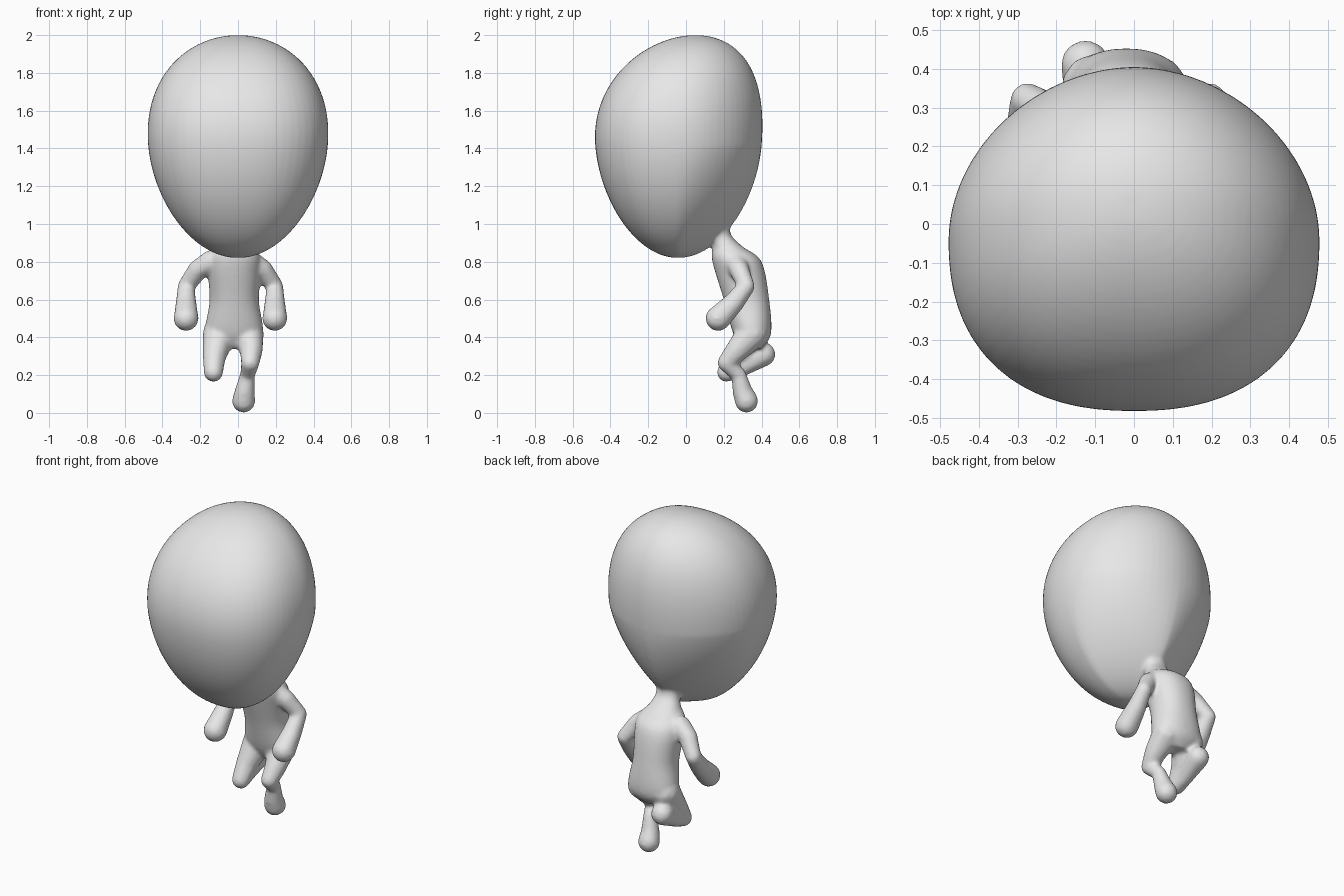
import bpy, bmesh, math
from mathutils import Vector, Matrix

default = bpy.data.objects.get("Cube")
if default:
    bpy.data.objects.remove(default)

bm = bmesh.new()


def catmull(points, steps):
    """Smooth path through a few tuples of any length."""
    padded = [points[0]] + points + [points[-1]]
    path = []
    for before, start, end, after in zip(padded, padded[1:], padded[2:], padded[3:]):
        for i in range(steps):
            t = i / steps
            path.append([q + (r - p) * t / 2 + (2 * p - 5 * q + 4 * r - s) * t**2 / 2
                         + (3 * (q - r) + s - p) * t**3 / 2
                         for p, q, r, s in zip(before, start, end, after)])
    return path + [points[-1]]


def add_ring(height, centre, half_width, half_depth, front_power, back_power, sides=64):
    """One rounded cross-section, with its own roundness in front and behind."""
    ring = []
    for i in range(sides):
        angle = math.tau * i / sides
        c, s = math.cos(angle), math.sin(angle)
        power = back_power if s > 0 else front_power
        radius = (abs(c) ** power + abs(s) ** power) ** (-1 / power)
        ring.append(bm.verts.new((centre.x + half_width * radius * c,
                                  centre.y + half_depth * radius * s, height)))
    return ring


def skin_rings(rings):
    """Close a stack of rings into a solid."""
    for low, high in zip(rings, rings[1:]):
        for i in range(len(low)):
            bm.faces.new((low[i - 1], low[i], high[i], high[i - 1]))
    bm.faces.new(rings[0][::-1])
    bm.faces.new(rings[-1])


def add_limb(*points):
    """Chain of closely spaced balls along a path of x, y, z, radius."""
    for start, end in zip(points, points[1:]):
        start, end = Vector(start), Vector(end)
        steps = math.ceil((end - start).length / .008)
        for i in range(steps + 1):
            ball = start.lerp(end, i / steps)
            bmesh.ops.create_icosphere(bm, subdivisions=2, radius=ball.w,
                                       matrix=Matrix.Translation(ball.xyz))


# head: egg that narrows downward, leans back at the crown
# and is pinched towards the neck at the lower back
head_rings = []
head_steps = 48
for step in range(1, head_steps):
    angle = math.pi * step / head_steps
    rise, girth = -math.cos(angle), math.sin(angle)
    girth *= 1 + .12 * rise
    centre = Vector((0, -.04 + .09 * max(0, rise) ** 2))
    head_rings.append(add_ring(1.41 + .59 * rise, centre, .475 * girth, .44 * girth,
                               front_power=2.35, back_power=1.9 + .8 * min(0, rise)))
skin_rings(head_rings)

# leaning torso and neck: height, front, back, half width
torso = [(.34, .3, .4, .06), (.42, .25, .45, .15), (.6, .2, .44, .13),
         (.8, .14, .4, .14), (.88, .14, .3, .09), (.94, .12, .24, .07), (1, .1, .23, .08)]
torso_rings = []
for height, front, back, half_width in catmull(torso, steps=6):
    centre = Vector((-.02 * min(1, 4 * (1 - height)), (front + back) / 2))
    torso_rings.append(add_ring(height, centre, half_width, (back - front) / 2,
                                front_power=2.2, back_power=2.2))
skin_rings(torso_rings)

# arms: mirrored about the slightly shifted spine, bent at the elbow
for side in (-1, 1):
    def reach(offset):
        return side * offset - .04

    shoulder = (reach(.1), .26, .8, .065)
    upper_arm = (reach(.17), .28, .76, .055)
    elbow = (reach(.235), .32, .67, .046)
    wrist = (reach(.235), .25, .58, .057)
    hand = (reach(.235), .17, .5, .069)
    add_limb(shoulder, upper_arm, elbow, wrist, hand)

# left leg: thigh forward, shin down to the planted foot
add_limb((.055, .35, .42, .085), (.07, .27, .33, .063), (.065, .215, .265, .05),
         (.05, .28, .2, .041), (.035, .3, .11, .055), (.03, .32, .063, .064))

# right leg: thigh forward and down, shin kicked back
add_limb((-.1, .35, .42, .09), (-.125, .27, .3, .064), (-.13, .215, .215, .053),
         (-.13, .28, .23, .046), (-.125, .41, .31, .066))

mesh = bpy.data.meshes.new("figure")
bm.to_mesh(mesh)
bm.free()
figure = bpy.data.objects.new("figure", mesh)
bpy.context.collection.objects.link(figure)

# plain grey clay
grey = (.8, .8, .8, 1)
clay = bpy.data.materials.new("grey_clay")
clay.use_nodes = True
clay.diffuse_color = grey
clay.node_tree.nodes["Principled BSDF"].inputs["Base Color"].default_value = grey
mesh.materials.append(clay)

# fuse all parts into one soft skin
fuse = figure.modifiers.new("fuse", 'REMESH')
fuse.mode = 'VOXEL'
fuse.voxel_size = .01
fuse.use_smooth_shade = True
soften = figure.modifiers.new("soften", 'SMOOTH')
soften.factor = .5
soften.iterations = 10
